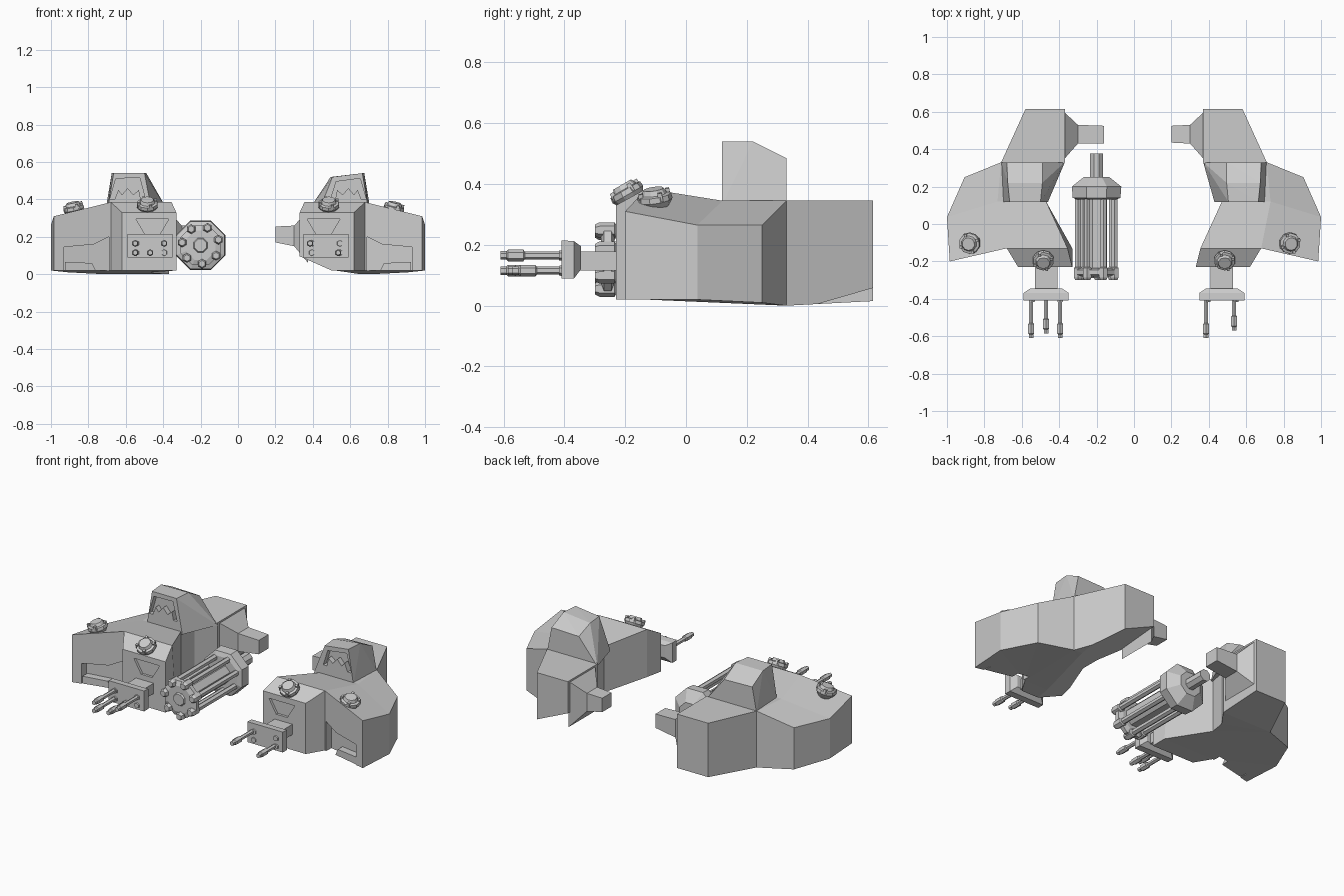
import bpy, bmesh
from math import cos, sin, pi
from mathutils import Vector

if "Cube" in bpy.data.objects:
    bpy.data.objects.remove(bpy.data.objects["Cube"])


def make(name, verts, faces=None):
    """Mesh from vertices; convex hull when no faces are given."""
    bm = bmesh.new()
    vs = [bm.verts.new(v) for v in verts]
    if faces:
        for f in faces:
            bm.faces.new([vs[i] for i in f])
        bmesh.ops.triangulate(bm, faces=[f for f in bm.faces if len(f.verts) > 5])
    else:
        r = bmesh.ops.convex_hull(bm, input=vs)
        bmesh.ops.delete(bm, geom=list({g for g in r["geom_interior"] if isinstance(g, bmesh.types.BMVert)}), context='VERTS')
        bmesh.ops.dissolve_limit(bm, angle_limit=0.01, verts=bm.verts, edges=bm.edges)
    bmesh.ops.recalc_face_normals(bm, faces=bm.faces)
    me = bpy.data.meshes.new(name)
    bm.to_mesh(me)
    bm.free()
    ob = bpy.data.objects.new(name, me)
    bpy.context.collection.objects.link(ob)
    return ob


def lathe(name, origin, axis, rings, n=8):
    """Closed solid of revolution; rings are (distance along axis, radius)."""
    q = Vector((0, 0, 1)).rotation_difference(Vector(axis).normalized())
    vs, fs = [], []
    for d, r in rings:
        for i in range(n):
            a = 2 * pi * (i + .5) / n
            vs.append(Vector(origin) + q @ Vector((r * cos(a), r * sin(a), d)))
    for k in range(len(rings) - 1):
        for i in range(n):
            j = (i + 1) % n
            fs.append((k * n + i, k * n + j, k * n + n + j, k * n + n + i))
    fs += [tuple(range(n)), tuple(range(len(vs) - n, len(vs)))]
    return make(name, vs, fs)


def frustum(name, r0, r1, axis):
    """Solid between two rectangles (a0, a1, b0, b1, position) across an axis."""
    vs = []
    for a0, a1, b0, b1, p in (r0, r1):
        for a in (a0, a1):
            for b in (b0, b1):
                vs.append((p, a, b) if axis == 'x' else (a, p, b))
    return make(name, vs)


def recess(ob, s, profile, front, back, slope=0.0):
    """Cut an (x, z) profile into a front wall."""
    n = len(profile)
    vs = [(s * x, y + slope * (x - .68), z) for y in (front, back) for x, z in profile]
    fs = [tuple(range(n)), tuple(range(n, 2 * n))]
    fs += [(i, (i + 1) % n, n + (i + 1) % n, n + i) for i in range(n)]
    cut = make("cutter", vs, fs)
    cut.hide_render = True
    m = ob.modifiers.new("recess", 'BOOLEAN')
    m.operation, m.object, m.solver = 'DIFFERENCE', cut, 'EXACT'
    bpy.context.view_layer.objects.active = ob
    bpy.ops.object.modifier_apply(modifier=m.name)
    bpy.data.objects.remove(cut)


# Roof outline of one pod (mirrored with s), then the inner roof point
ROOF = [(.68, -.13, .385), (.62, -.23, .33), (.33, -.23, .33), (.355, -.13, .385),
        (.47, .12, .345), (.45, .22, .345), (.37, .33, .345), (.37, .615, .345),
        (.58, .615, .345), (.71, .33, .345), (.906, .25, .265), (1, .037, .265),
        (.985, -.20, .31)]
FLOOR = [.02, .02, .02, .02, .01, .005, 0, .015, .015, 0, .01, .02, .02]


def pod(side, s):
    n = len(ROOF)
    vs = [(s * x, y, z) for x, y, z in ROOF]
    vs += [(s * ROOF[i][0], ROOF[i][1], FLOOR[i]) for i in range(n)]
    if s < 0:
        vs[n + 3] = (-.33, -.13, .02)
    vs.append((s * .73, .12, .345))
    m = 2 * n
    fs = [(0, 12, 11, m), (m, 11, 10, 9), (1, 0, 3, 2), (0, m, 4, 3),
          (m, 9, 6, 5, 4), (9, 8, 7, 6), tuple(range(n, 2 * n))]
    fs += [(i, (i + 1) % n, n + (i + 1) % n, n + i) for i in range(n)]
    body = make(side + "_pod_body", vs, fs)

    # Undercut below the right nose
    if s > 0:
        p = [Vector(c) for c in ((.32, -.23, .10), (.50, -.23, .02), (.58, .12, .015))]
        no = (p[1] - p[0]).cross(p[2] - p[0])
        if no.z < 0:
            no = -no
        bm = bmesh.new()
        bm.from_mesh(body.data)
        r = bmesh.ops.bisect_plane(bm, geom=bm.verts[:] + bm.edges[:] + bm.faces[:],
                                   plane_co=p[0], plane_no=no, clear_inner=True)
        edges = [e for e in bm.edges if e.is_boundary]
        bmesh.ops.holes_fill(bm, edges=edges, sides=0)
        bmesh.ops.recalc_face_normals(bm, faces=bm.faces)
        bm.to_mesh(body.data)
        bm.free()

    # Front bay and nose inset
    recess(body, s, [(.69, -.05), (.93, -.05), (.93, .145), (.77, .16), (.69, .20)],
           -.35, -.08, -.23)
    recess(body, s, [(.545, .295), (.37, .295), (.42, .21), (.495, .21)], -.3, -.215)
    make(side + "_bay_cowl", [(s * x, y - .23 * (x - .68), z) for y in (-.125, -.06)
                              for x, z in ((.76, .02), (.78, .06), (.925, .065), (.925, .02))])

    # Tower with toothed window
    xi, zi = (.50, .54) if s < 0 else (.505, .52)
    tower = make(side + "_tower", [(s * x, y, z) for x, y, z in (
        (.70, .118, .33), (.46 if s < 0 else .43, .118, .33), (.71, .33, .33), (.37, .33, .33),
        (.665, .118, .54), (xi, .118, zi), (.675, .22, .54), (xi - .01, .22, zi),
        (.68, .33, .485), (xi - .01, .33, .48))])
    recess(tower, s, [(.685, .40), (.653, .512), (.525, zi - .025), (.495, .40), (.52, .40),
                      (.53, .45), (.56, .425), (.59, .46), (.62, .425), (.64, .45), (.66, .40)],
           .05, .15)

    # Inner bracket on the rear block
    flare = (.43, .53, .15, .26, s * .30)
    frustum(side + "_bracket_root", (.345, .60, .06, .34, s * .375), flare, 'x')
    tip = (.43, .525, .17, .255, s * .16) if s < 0 else (.435, .525, .17, .255, s * .20)
    frustum(side + "_bracket", flare, tip, 'x')

    # Roof lamps
    lamp = [(-.02, .035), (0, .05), (.012, .058), (.03, .056), (.033, .042), (.05, .034)]
    for nm, o, ax in (("nose", (s * .485, -.185, .355), (0, -.5, .87)),
                      ("roof", (s * (.875 if s < 0 else .83), -.10, .335), (s * .22, -.15, 1))):
        lathe(f"{side}_{nm}_lamp", o, ax, lamp, 10)
        q = Vector((0, 0, 1)).rotation_difference(Vector(ax).normalized())
        for k in range(4):
            a = k * pi / 2 + .4
            off = q @ Vector((.048 * cos(a), .048 * sin(a), .015))
            lathe(f"{side}_{nm}_lamp_clamp", Vector(o) + off, ax, [(0, .012), (.028, .01)], 4)

    # Gun mount: stem, plate and barrels
    c = s * .47
    frustum(side + "_gun_stem", (c - .06, c + .06, .115, .178, -.22),
            (c - .06, c + .06, .115, .178, -.36), 'y')
    frustum(side + "_gun_plate_back", (c - .085, c + .085, .12, .195, -.345),
            (c - .12, c + .12, .09, .212, -.368), 'y')
    frustum(side + "_gun_plate", (c - .12, c + .12, .09, .212, -.368),
            (c - .12, c + .12, .09, .215, -.41), 'y')
    guns = [(-.55, .165, .20), (-.395, .165, .20), (-.55, .115, .20), (-.47, .115, .175)] \
        if s < 0 else [(.385, .165, .20), (.535, .115, .16)]
    for x, z, L in guns:
        lathe(side + "_gun_barrel", (x, -.40, z), (0, -1, 0),
              [(0, .013), (L - .07, .013), (L - .065, .019), (L - .015, .019),
               (L - .01, .014), (L + .01, .014)], 6)
    for x in (-.075, .075):
        for z in (.115, .165):
            lathe(side + "_gun_socket", (c + x, -.405, z), (0, -1, 0), [(0, .018), (.012, .016)], 6)


pod("left", -1)
pod("right", 1)

# Rotary gun beside the left pod
O = Vector((-.20, 0, .155))
lathe("rotary_drum", O, (0, 1, 0), [(.13, .11), (.14, .138), (.2, .143), (.25, .075)], 8)
lathe("rotary_shaft", O, (0, 1, 0), [(.24, .037), (.378, .037)], 8)
lathe("rotary_core", O, (0, -1, 0), [(-.14, .06), (.25, .06), (.29, .035)], 8)
lathe("rotary_collar", O, (0, -1, 0), [(.235, .085), (.245, .115), (.27, .115), (.28, .085)], 8)
for k in range(7):
    a = 2 * pi * k / 7 + .3
    o = O + Vector((.1 * cos(a), 0, .1 * sin(a)))
    lathe("rotary_barrel", o, (0, -1, 0),
          [(-.14, .018), (.23, .018), (.235, .026), (.285, .026), (.3, .018)], 6)
